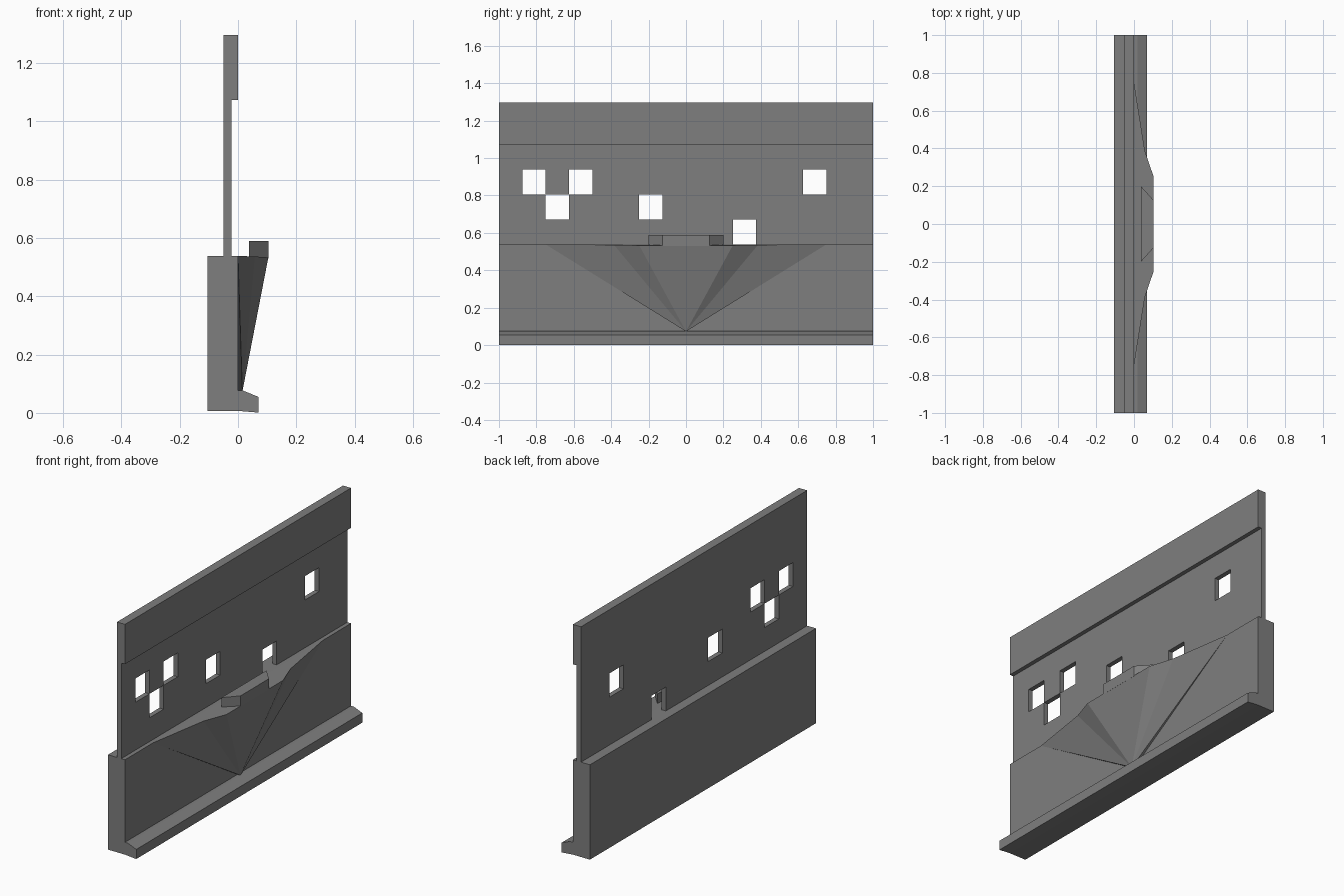
import bpy, bmesh

if "Cube" in bpy.data.objects:
    bpy.data.objects.remove(bpy.data.objects["Cube"])

grey = bpy.data.materials.new("dark_grey")
grey.diffuse_color = (0.21, 0.21, 0.21, 1)
grey.use_nodes = True
grey.node_tree.nodes["Principled BSDF"].inputs["Base Color"].default_value = grey.diffuse_color


def finish(bm, name):
    bmesh.ops.recalc_face_normals(bm, faces=bm.faces)
    mesh = bpy.data.meshes.new(name)
    bm.to_mesh(mesh)
    bm.free()
    mesh.materials.append(grey)
    obj = bpy.data.objects.new(name, mesh)
    bpy.context.collection.objects.link(obj)
    return obj


def extrude_profile(name, points, shift):
    """Fill a planar outline and extrude it by a vector."""
    bm = bmesh.new()
    face = bm.faces.new([bm.verts.new(p) for p in points])
    res = bmesh.ops.extrude_face_region(bm, geom=[face], use_keep_orig=True)
    verts = [g for g in res["geom"] if isinstance(g, bmesh.types.BMVert)]
    bmesh.ops.translate(bm, verts=verts, vec=shift)
    return finish(bm, name)


def along_wall(name, profile):
    return extrude_profile(name, [(x, -1, z) for x, z in profile], (0, 2, 0))


WALL_TOP, BAND_BOTTOM = 0.538, 1.073

# Thick lower wall with the stepped foot in one section
along_wall("lower_wall", [(-0.105, 0.007), (0, 0.007), (0.07, 0.001), (0.07, 0.055),
                          (0.018, 0.076), (0, 0.076), (0, WALL_TOP), (-0.105, WALL_TOP)])

# Band along the top edge
along_wall("top_band", [(-0.05, BAND_BOTTOM), (0, BAND_BOTTOM), (0, 1.296), (-0.05, 1.296)])

# Thin upper wall: grid of cells, with some left open (column, row)
openings = {(1, 2), (3, 2), (2, 1), (6, 1), (10, 0), (13, 2)}
COLS, ROWS = 16, 4
step = (BAND_BOTTOM - WALL_TOP) / ROWS
bm = bmesh.new()
grid = [[bm.verts.new((-0.05, -1 + c * 2 / COLS, WALL_TOP + r * step))
         for r in range(ROWS + 1)] for c in range(COLS + 1)]
for c in range(COLS):
    for r in range(ROWS):
        if (c, r) not in openings:
            bm.faces.new((grid[c][r], grid[c + 1][r], grid[c + 1][r + 1], grid[c][r + 1]))
res = bmesh.ops.extrude_face_region(bm, geom=bm.faces[:], use_keep_orig=True)
bmesh.ops.translate(bm, verts=[g for g in res["geom"] if isinstance(g, bmesh.types.BMVert)],
                    vec=(0.027, 0, 0))
finish(bm, "upper_wall")

# Faceted bulge: ledge outline narrowing to a point at the foot, closed against the wall
half = [(0, 0.75, WALL_TOP), (0.058, 0.385, 0.536), (0.104, 0.25, 0.533)]
outline = half + [(x, -y, z) for x, y, z in reversed(half)]
bm = bmesh.new()
ring = [bm.verts.new(p) for p in outline]
tip = bm.verts.new((0.015, 0, 0.073))
root = bm.verts.new((0, 0, 0.073))
bm.faces.new(ring)
for a, b in zip(ring, ring[1:]):
    bm.faces.new((a, b, tip))
bm.faces.new((ring[-1], root, tip))
bm.faces.new((root, ring[0], tip))
bm.faces.new((ring[-1], ring[0], root))
finish(bm, "bulge")

# Small block with slanted ends sitting on the ledge
extrude_profile("ledge_block", [(0.037, -0.2, 0.53), (0.104, -0.125, 0.53),
                                (0.104, 0.125, 0.53), (0.037, 0.2, 0.53)], (0, 0, 0.06))
